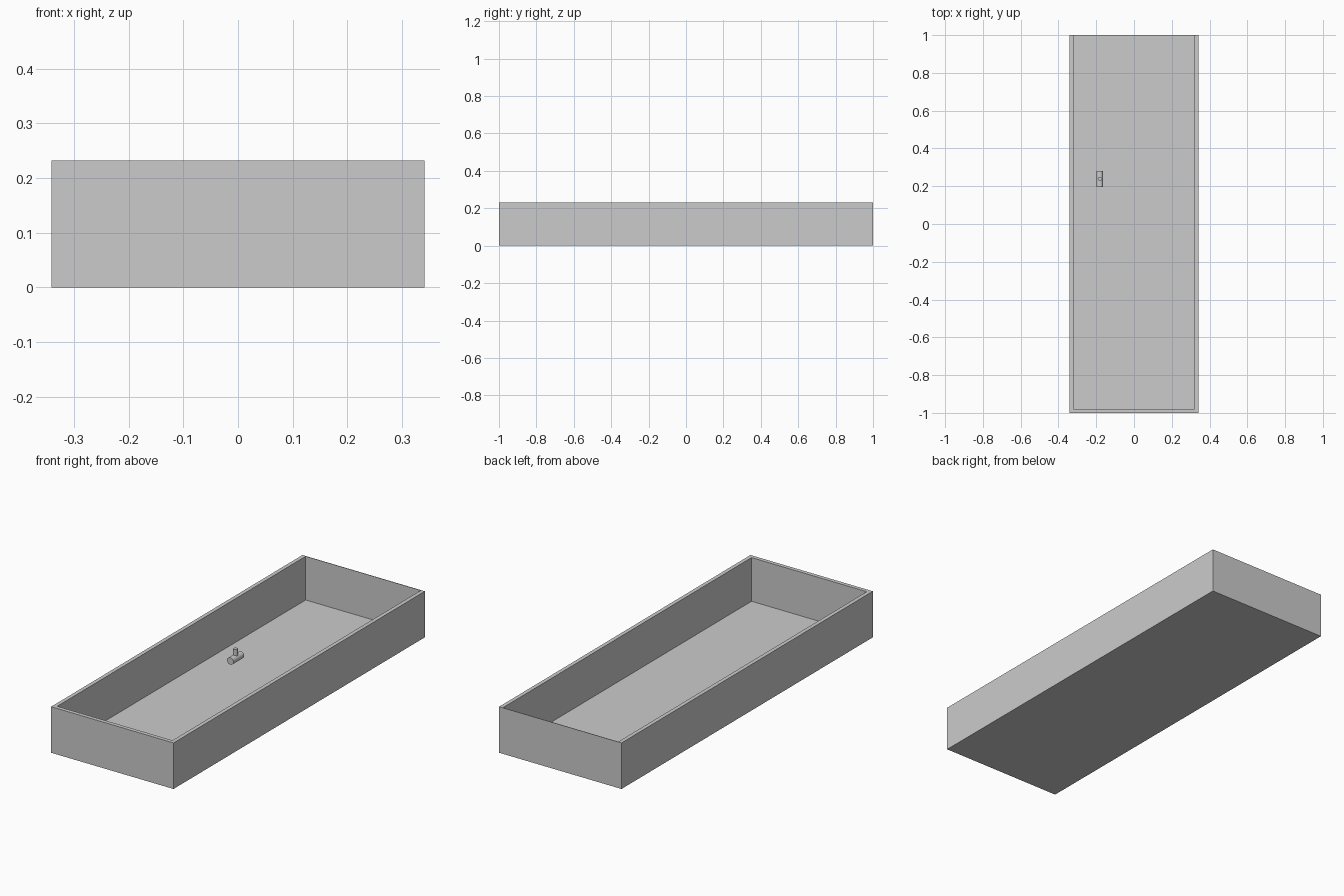
import bpy
import bmesh
from math import radians

cube = bpy.data.objects.get("Cube")
if cube:
    bpy.data.objects.remove(cube, do_unlink=True)

grey = bpy.data.materials.new("light grey")
grey.use_nodes = True
colour = (0.6, 0.6, 0.6, 1)
grey.diffuse_color = colour
grey.node_tree.nodes["Principled BSDF"].inputs["Base Color"].default_value = colour

# Overall size and inner limits of the tray
HALF_X, HALF_Y, HEIGHT = 0.341, 1.0, 0.232
IN_X, IN_FRONT, IN_BACK, FLOOR = 0.321, -0.98, 0.997, 0.012


def tray():
    bm = bmesh.new()
    bmesh.ops.create_cube(bm, size=1)
    for v in bm.verts:
        v.co.x *= 2 * HALF_X
        v.co.y *= 2 * HALF_Y
        v.co.z = (v.co.z + 0.5) * HEIGHT
    # Inset the top to form the rim, then sink it to the floor
    top = max(bm.faces, key=lambda f: f.calc_center_median().z)
    bmesh.ops.inset_individual(bm, faces=[top], thickness=0.02)
    for v in top.verts:
        v.co.x = IN_X if v.co.x > 0 else -IN_X
        v.co.y = IN_BACK if v.co.y > 0 else IN_FRONT
    sunk = bmesh.ops.extrude_discrete_faces(bm, faces=[top])["faces"][0]
    for v in sunk.verts:
        v.co.z = FLOOR
    bmesh.ops.recalc_face_normals(bm, faces=bm.faces)
    mesh = bpy.data.meshes.new("tray")
    bm.to_mesh(mesh)
    bm.free()
    mesh.materials.append(grey)
    bpy.context.collection.objects.link(bpy.data.objects.new("tray", mesh))


def cylinder(name, radius, depth, location, tilt=0):
    bpy.ops.mesh.primitive_cylinder_add(
        vertices=24, radius=radius, depth=depth,
        location=location, rotation=(radians(tilt), 0, 0))
    obj = bpy.context.object
    obj.name = name
    obj.data.materials.append(grey)
    bpy.ops.object.shade_smooth_by_angle(angle=radians(40))


tray()
# Small fitting inside: a lying barrel with an upright pin
cylinder("fitting_barrel", 0.018, 0.084, (-0.181, 0.239, 0.047), 90)
cylinder("fitting_pin", 0.011, 0.04, (-0.181, 0.239, 0.074))
